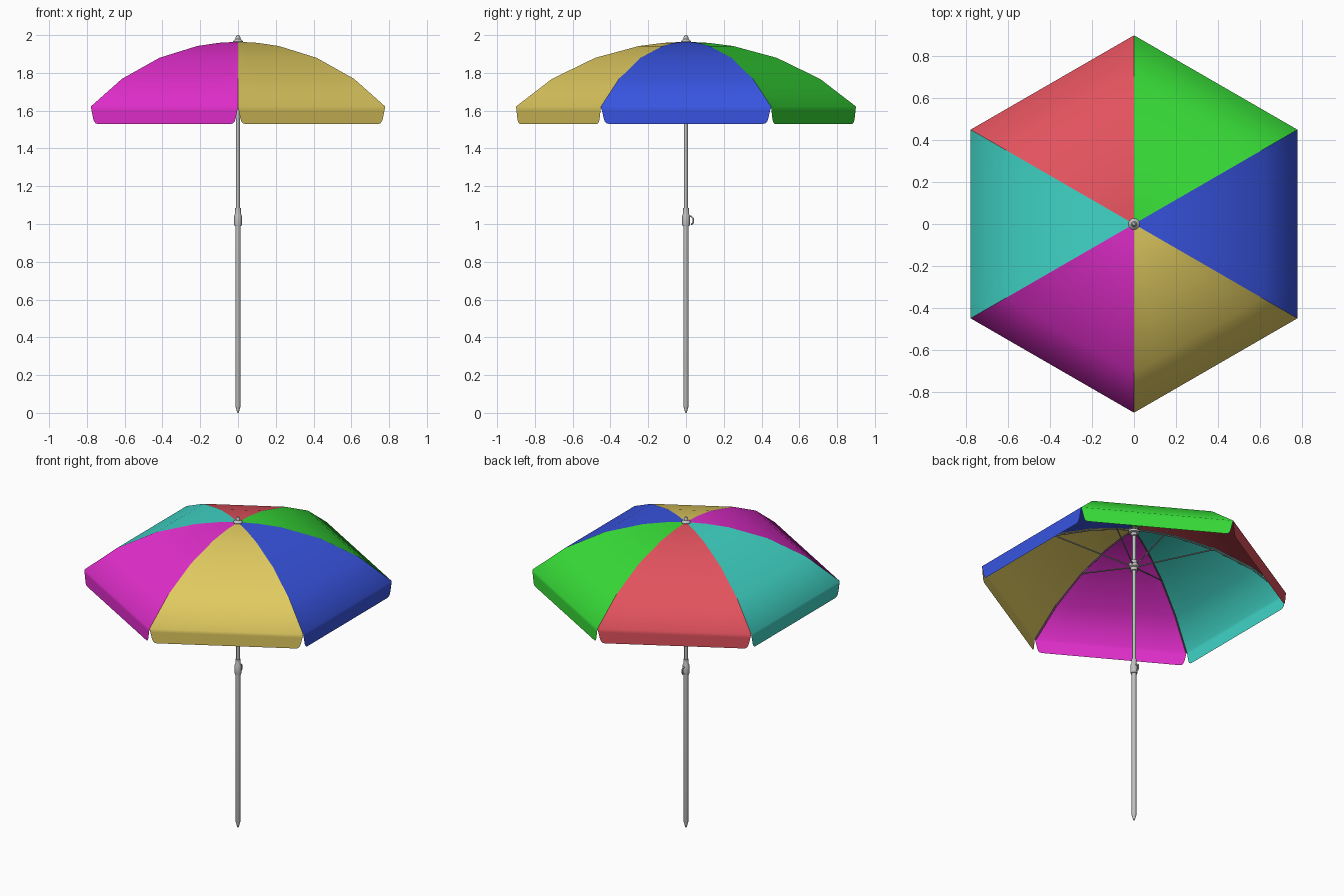
import bpy, bmesh, math
from mathutils import Vector

if "Cube" in bpy.data.objects:
    bpy.data.objects.remove(bpy.data.objects["Cube"])


def material(name, rgb):
    lin = [((c / 255 + 0.055) / 1.055) ** 2.4 for c in rgb]
    m = bpy.data.materials.new(name)
    m.diffuse_color = (*lin, 1)
    m.use_nodes = True
    m.node_tree.nodes["Principled BSDF"].inputs["Base Color"].default_value = m.diffuse_color
    return m


METAL = material("light grey metal", (192, 192, 192))
DARK = material("rib grey metal", (150, 150, 150))
FABRIC = [("blue", (56, 84, 224)), ("green", (56, 222, 56)), ("red", (226, 82, 94)),
          ("teal", (64, 212, 198)), ("magenta", (226, 46, 204)), ("gold", (224, 202, 96))]


def finish(name, bm, mat, angle=None):
    bmesh.ops.remove_doubles(bm, verts=bm.verts, dist=1e-5)
    me = bpy.data.meshes.new(name)
    bm.to_mesh(me)
    bm.free()
    me.materials.append(mat)
    ob = bpy.data.objects.new(name, me)
    bpy.context.collection.objects.link(ob)
    if angle is None:
        for p in me.polygons:
            p.use_smooth = True
    else:
        bpy.ops.object.select_all(action='DESELECT')
        ob.select_set(True)
        bpy.context.view_layer.objects.active = ob
        bpy.ops.object.shade_smooth_by_angle(angle=math.radians(angle))
    return ob


def lathe(name, profile, mat, n=20):
    """Turn (radius, z) points around the z axis."""
    bm = bmesh.new()
    vs = [bm.verts.new((r, 0, z)) for r, z in profile]
    es = [bm.edges.new(p) for p in zip(vs, vs[1:])]
    bmesh.ops.spin(bm, geom=vs + es, cent=(0, 0, 0), axis=(0, 0, 1),
                   angle=2 * math.pi, steps=n)
    bmesh.ops.remove_doubles(bm, verts=bm.verts, dist=1e-5)
    bmesh.ops.recalc_face_normals(bm, faces=bm.faces)
    return finish(name, bm, mat, 35)


def rod(name, pts, r, mat):
    """Round rod following a path of points."""
    cu = bpy.data.curves.new(name, 'CURVE')
    cu.dimensions = '3D'
    cu.bevel_depth = r
    cu.bevel_resolution = 1
    cu.use_fill_caps = True
    sp = cu.splines.new('POLY')
    sp.points.add(len(pts) - 1)
    for p, co in zip(sp.points, pts):
        p.co = (*co, 1)
    cu.materials.append(mat)
    ob = bpy.data.objects.new(name, cu)
    bpy.context.collection.objects.link(ob)
    return ob


def polar(r, a, z):
    return Vector((r * math.cos(a), r * math.sin(a), z))


RIB = [(0.0, 1.965), (0.12, 1.959), (0.25, 1.942), (0.48, 1.88), (0.71, 1.768), (0.9, 1.622)]
FLAP = [(1.60, 0.005), (1.56, 0.014), (1.543, 0.02), (1.533, 0.03), (1.53, 0.042)]
COLS = 6

for i, (colour, rgb) in enumerate(FABRIC):
    mid = math.radians(60 * i)
    a0, a1 = mid - math.pi / 6, mid + math.pi / 6

    # canopy panel with its hanging flap
    rows = [(polar(r, a0, z), polar(r, a1, z)) for r, z in RIB]
    for z, inset in FLAP:
        p, q = polar(0.9, a0, z), polar(0.9, a1, z)
        d = (q - p).normalized() * inset
        rows.append((p + d, q - d))
    bm = bmesh.new()
    grid = [[bm.verts.new(p.lerp(q, c / COLS)) for c in range(COLS + 1)] for p, q in rows]
    for upper, lower in zip(grid, grid[1:]):
        for c in range(COLS):
            bm.faces.new((upper[c], lower[c], lower[c + 1], upper[c + 1]))
    bmesh.ops.dissolve_degenerate(bm, dist=1e-5, edges=bm.edges)
    finish(f"{colour}_panel", bm, material(f"{colour} fabric", rgb))

    # rib under the seam, and the strut that pushes it up
    rod(f"rib_{i}", [polar(max(r - 0.006, 0.02), a0, z - 0.009) for r, z in RIB], 0.004, DARK)
    rod(f"strut_{i}", [polar(0.025, a0, 1.715), polar(0.47, a0, 1.872)], 0.004, DARK)

# pole in two sections, with a pointed foot
lathe("lower_pole", [(0, 0), (0.004, 0.002), (0.0135, 0.035), (0.0135, 1.0), (0, 1.0)], METAL)
lathe("upper_pole", [(0, 0.98), (0.0105, 0.98), (0.0105, 1.96), (0, 1.96)], METAL)

# height lock collar
lathe("lock_collar", [(0, 0.99), (0.019, 0.99), (0.02, 0.994), (0.02, 1.046), (0.016, 1.054),
                      (0.015, 1.085), (0, 1.085)], METAL)
rod("lock_clip", [(0, 0.015, 1.04), (0, 0.028, 1.04), (0, 0.037, 1.03), (0, 0.039, 1.012),
                  (0, 0.034, 1.0), (0, 0.026, 1.0)], 0.005, METAL)

# sliding runner and top hub
lathe("runner", [(0, 1.68), (0.021, 1.68), (0.021, 1.70), (0.03, 1.705), (0.03, 1.725),
                 (0.019, 1.73), (0.019, 1.75), (0, 1.75)], METAL)
lathe("top_hub", [(0, 1.915), (0.018, 1.915), (0.018, 1.933), (0.032, 1.936), (0.032, 1.95),
                  (0, 1.95)], METAL)

# finial
lathe("finial", [(0, 1.958), (0.026, 1.958), (0.027, 1.967), (0.02, 1.974), (0.013, 1.98),
                 (0.012, 1.99), (0.007, 1.998), (0, 2.0)], METAL)
